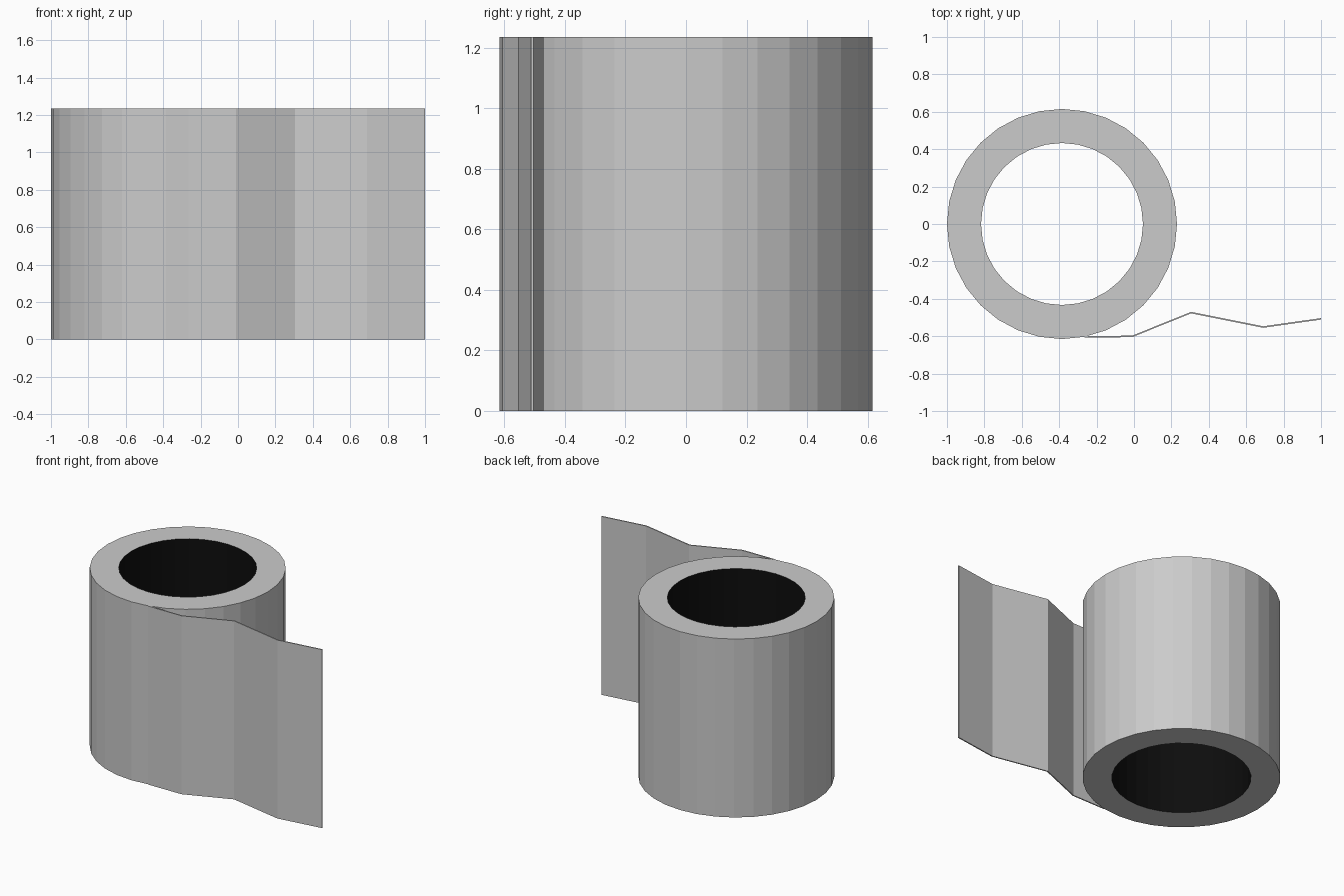
import bpy, bmesh, math

if "Cube" in bpy.data.objects:
    bpy.data.objects.remove(bpy.data.objects["Cube"])

H, CX, R_OUT, R_IN, N = 1.235, -0.385, 0.615, 0.433, 32


def finish(name, bm, materials=()):
    mesh = bpy.data.meshes.new(name)
    bm.to_mesh(mesh)
    bm.free()
    for m in materials:
        mesh.materials.append(m)
    obj = bpy.data.objects.new(name, mesh)
    bpy.context.collection.objects.link(obj)
    return obj


def material(name, rgb):
    m = bpy.data.materials.new(name)
    m.diffuse_color = (*rgb, 1)
    m.use_nodes = True
    m.node_tree.nodes["Principled BSDF"].inputs["Base Color"].default_value = m.diffuse_color
    return m


# Paper roll: four rings of vertices bridged into a hollow cylinder
bm = bmesh.new()
rings = []
for r, z in ((R_OUT, 0), (R_OUT, H), (R_IN, H), (R_IN, 0)):
    rings.append([bm.verts.new((CX + r * math.cos(2 * math.pi * i / N),
                                r * math.sin(2 * math.pi * i / N), z)) for i in range(N)])
for k in range(4):
    a, b = rings[k], rings[(k + 1) % 4]
    for i in range(N):
        j = (i + 1) % N
        f = bm.faces.new((a[i], a[j], b[j], b[i]))
        f.material_index = 1 if k == 2 else 0   # dark lining of the hole
bmesh.ops.recalc_face_normals(bm, faces=bm.faces)
finish("paper_roll", bm, [material("paper", (0.8, 0.8, 0.8)),
                          material("dark_lining", (0.004, 0.004, 0.004))])

# Loose sheet: a thin bent strip leaving the roll at the front
path = [(-0.265, -0.603), (-0.01, -0.601), (0.305, -0.474), (0.69, -0.551), (1.0, -0.507)]
T = 0.004
outline = [(x, y - T) for x, y in path] + [(x, y + T) for x, y in reversed(path)]
bm = bmesh.new()
low = [bm.verts.new((x, y, 0)) for x, y in outline]
top = [bm.verts.new((x, y, H)) for x, y in outline]
n = len(outline)
for i in range(n):
    j = (i + 1) % n
    bm.faces.new((low[i], low[j], top[j], top[i]))
for i in range(len(path) - 1):
    for ring in (low, top):
        bm.faces.new((ring[i], ring[i + 1], ring[n - 2 - i], ring[n - 1 - i]))
bmesh.ops.recalc_face_normals(bm, faces=bm.faces)
finish("loose_sheet", bm, [bpy.data.materials["paper"]])
